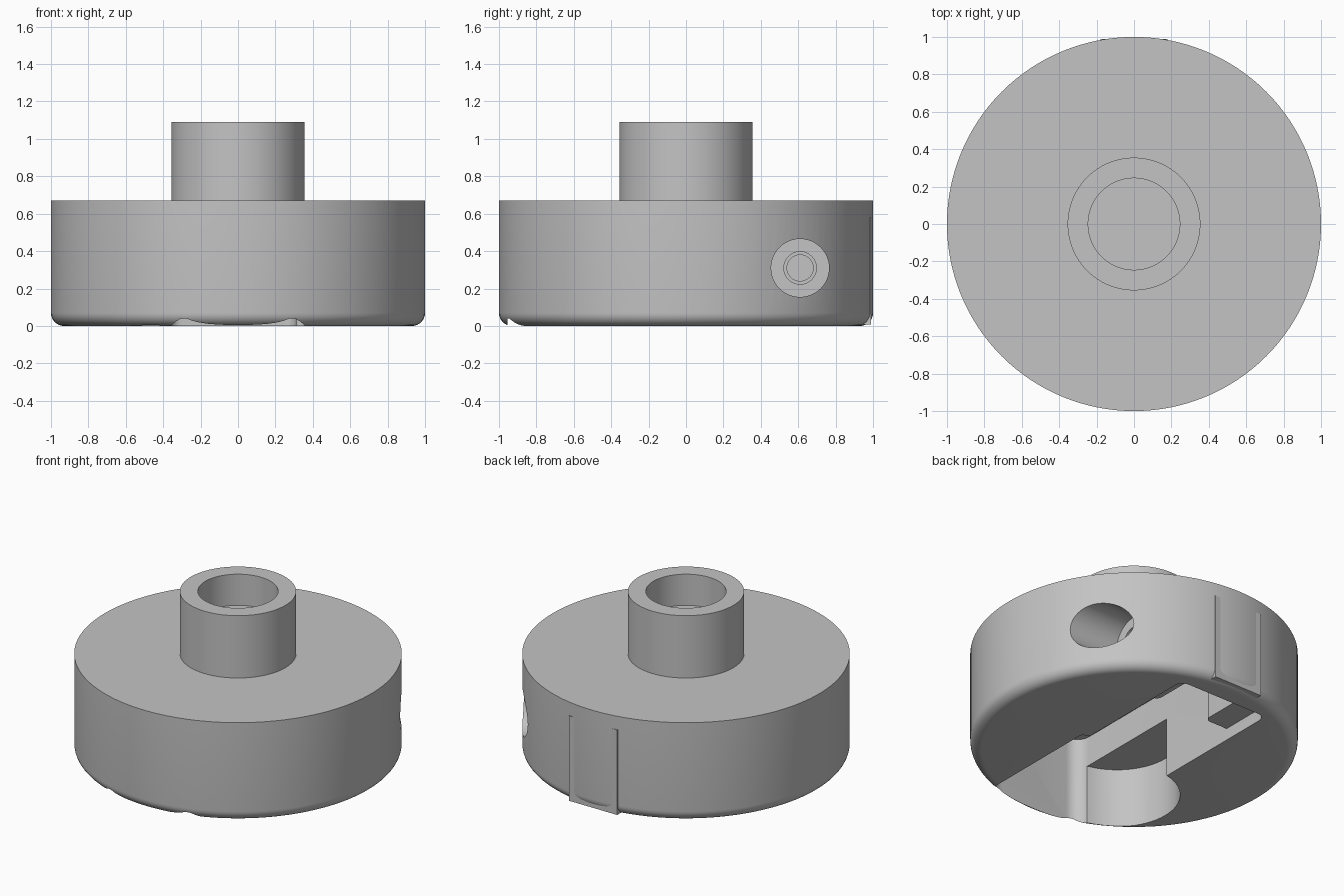
import bpy, bmesh, math
from mathutils import Vector, Matrix

cube = bpy.data.objects.get("Cube")
if cube:
    bpy.data.objects.remove(cube, do_unlink=True)

grey = bpy.data.materials.new("plain grey")
grey.use_nodes = True
grey.diffuse_color = (0.55, 0.55, 0.55, 1)
grey.node_tree.nodes["Principled BSDF"].inputs["Base Color"].default_value = grey.diffuse_color


def make(name, bm):
    bmesh.ops.recalc_face_normals(bm, faces=bm.faces)
    mesh = bpy.data.meshes.new(name)
    bm.to_mesh(mesh)
    bm.free()
    obj = bpy.data.objects.new(name, mesh)
    mesh.materials.append(grey)
    bpy.context.collection.objects.link(obj)
    return obj


def lathe(name, profile, steps=128):
    """Spin an (r, z) profile round the z axis; it starts and ends on the axis."""
    bm = bmesh.new()
    verts = [bm.verts.new((r, 0, z)) for r, z in profile]
    edges = [bm.edges.new(pair) for pair in zip(verts, verts[1:])]
    bmesh.ops.spin(bm, geom=verts + edges, cent=(0, 0, 0), axis=(0, 0, 1),
                   angle=math.tau, steps=steps, use_duplicate=False)
    bmesh.ops.remove_doubles(bm, verts=bm.verts, dist=0.0001)
    return make(name, bm)


def rounded(corners, steps=8):
    """Round each (x, y, radius) corner of a right-angled outline."""
    out = []
    for i, (x, y, rad) in enumerate(corners):
        p = Vector((x, y))
        a = (Vector(corners[i - 1][:2]) - p).normalized()
        b = (Vector(corners[(i + 1) % len(corners)][:2]) - p).normalized()
        if rad == 0:
            out.append(p)
            continue
        for k in range(steps + 1):
            t = k / steps * math.pi / 2
            out.append(p + rad * ((1 - math.sin(t)) * a + (1 - math.cos(t)) * b))
    return out


def prism(name, outline, z0, z1):
    bm = bmesh.new()
    face = bm.faces.new([bm.verts.new((x, y, z0)) for x, y in outline])
    new = bmesh.ops.extrude_face_region(bm, geom=[face])["geom"]
    bmesh.ops.translate(bm, vec=(0, 0, z1 - z0),
                        verts=[v for v in new if isinstance(v, bmesh.types.BMVert)])
    return make(name, bm)


def cut(target, cutter):
    cutter.hide_render = True
    mod = target.modifiers.new("cut", "BOOLEAN")
    mod.operation = "DIFFERENCE"
    mod.solver = "EXACT"
    mod.object = cutter
    bpy.context.view_layer.objects.active = target
    bpy.ops.object.modifier_apply(modifier=mod.name)
    bpy.data.objects.remove(cutter, do_unlink=True)


# Disc with rounded lower rim, hollow post on top
FILLET = 0.07
rim = [(1 - FILLET + FILLET * math.sin(t), FILLET - FILLET * math.cos(t))
       for t in (k * math.pi / 16 for k in range(9))]
body = lathe("disc_body", [(0, 0)] + rim + [
    (1, 0.67), (0.355, 0.67), (0.355, 1.09), (0.245, 1.09), (0.245, 0.88), (0, 0.88)])

# Long slot in the underside, narrower towards the back on one side
slot = rounded([(-0.36, -0.955, 0.1), (0.36, -0.955, 0.1), (0.36, -0.06, 0.03),
                (0.31, -0.06, 0.02), (0.31, 0.82, 0.06), (-0.36, 0.82, 0.06)])
cut(body, prism("slot_cutter", slot, -0.1, 0.6))

# Round pocket beside the slot
circle = [(-0.28 + 0.385 * math.cos(k * math.tau / 64),
           -0.495 + 0.385 * math.sin(k * math.tau / 64)) for k in range(64)]
cut(body, prism("pocket_cutter", circle, -0.1, 0.4))

# Stepped side hole
hole = lathe("hole_cutter", [(0, 0.4), (0.07, 0.4), (0.07, 0.45), (0.087, 0.45),
                             (0.087, 0.52), (0.155, 0.52), (0.155, 1.2), (0, 1.2)], 48)
hole.data.transform(Matrix.Translation((0, 0.61, 0.31)) @ Matrix.Rotation(math.pi / 2, 4, "Y"))
cut(body, hole)

# Two rounded blocks in the back of the slot
parts = [body]
for name, side in (("left_block", 1), ("right_block", -1)):
    outline = rounded([(side * 0.19, 0.45, 0.04), (side * 0.37, 0.45, 0),
                       (side * 0.37, 0.84, 0), (side * 0.19, 0.84, 0)])
    parts.append(prism(name, outline, 0.08, 0.62))

# Flat plate set into the back wall
parts.append(prism("back_plate", [(-0.18, 0.83), (0.18, 0.83), (0.18, 0.99), (-0.18, 0.99)],
                   0.008, 0.58))

for obj in parts:
    bpy.ops.object.select_all(action="DESELECT")
    obj.select_set(True)
    bpy.context.view_layer.objects.active = obj
    bpy.ops.object.shade_smooth_by_angle(angle=math.radians(30))
